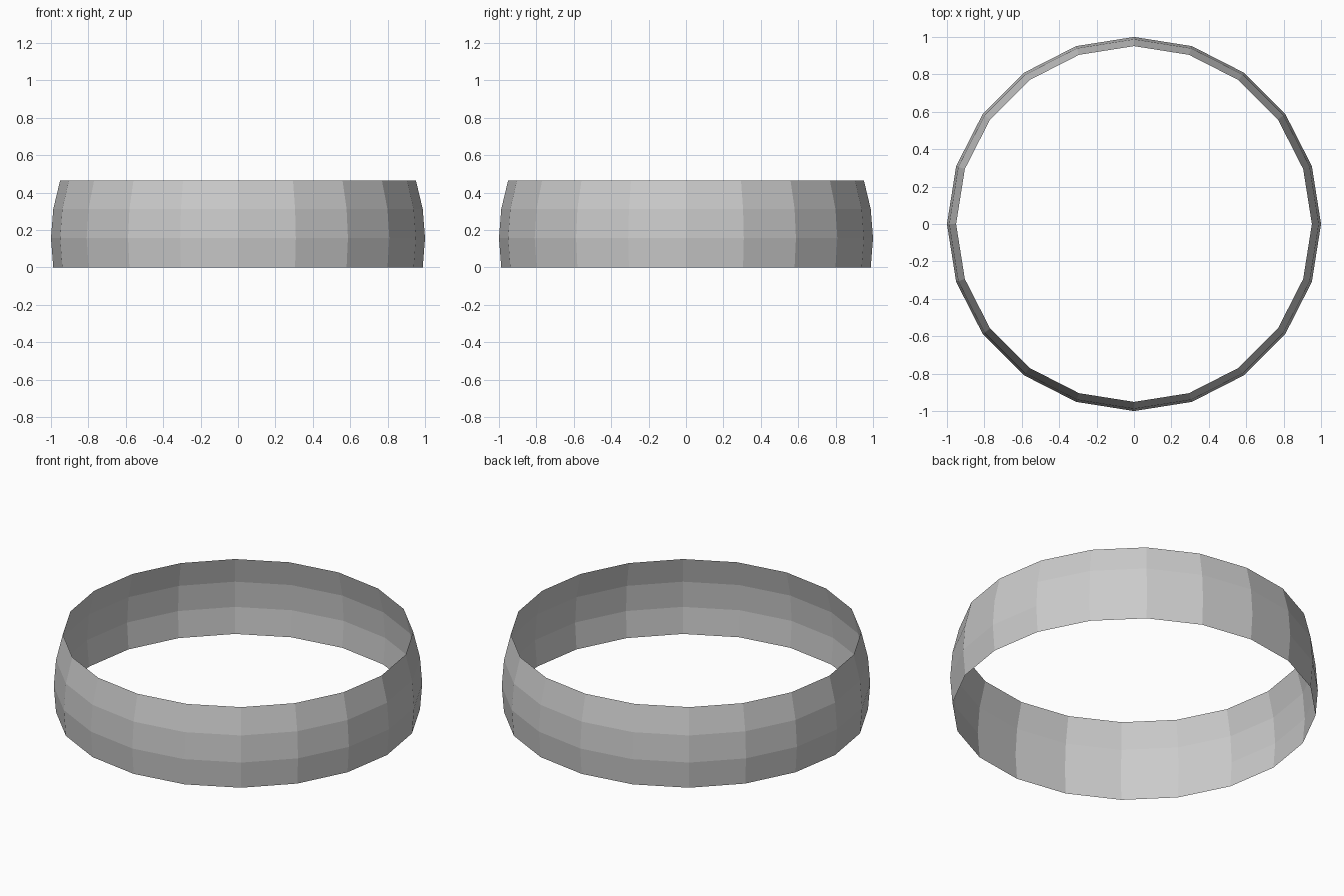
import bpy, bmesh, math

if "Cube" in bpy.data.objects:
    bpy.data.objects.remove(bpy.data.objects["Cube"])

SEGMENTS = 20
LATITUDES = [-9, 0, 9, 18]  # band of a unit sphere, in degrees
base = math.sin(math.radians(LATITUDES[0]))

# Open, single-walled band made of stacked rings
bm = bmesh.new()
rings = []
for lat in LATITUDES:
    r = math.cos(math.radians(lat))
    z = math.sin(math.radians(lat)) - base
    rings.append([bm.verts.new((r * math.cos(math.tau * i / SEGMENTS),
                                r * math.sin(math.tau * i / SEGMENTS), z))
                  for i in range(SEGMENTS)])

for low, high in zip(rings, rings[1:]):
    for i in range(SEGMENTS):
        j = (i + 1) % SEGMENTS
        bm.faces.new((low[i], low[j], high[j], high[i]))

mesh = bpy.data.meshes.new("ring_band")
bm.to_mesh(mesh)
bm.free()
band = bpy.data.objects.new("ring_band", mesh)
bpy.context.collection.objects.link(band)
